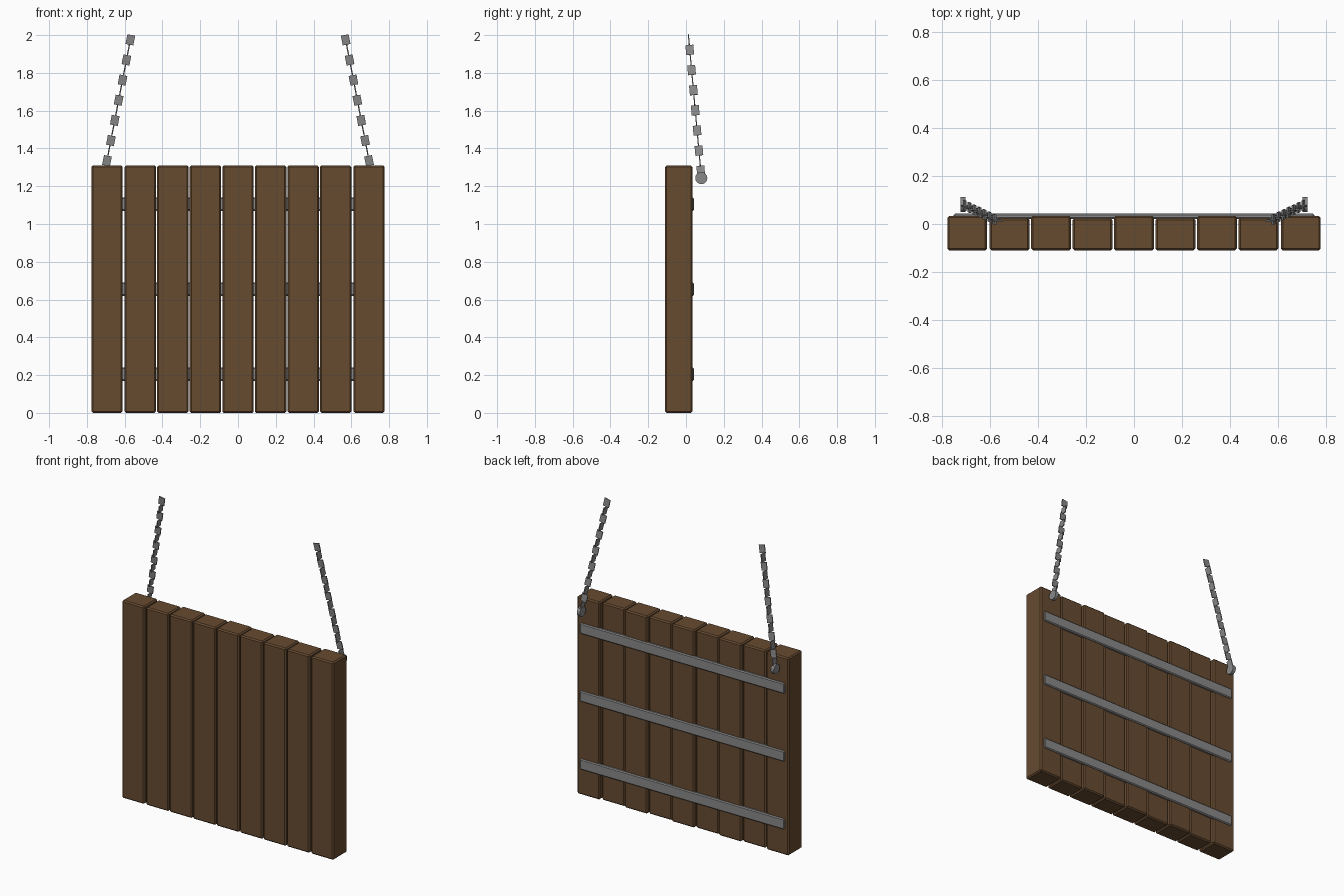
import bpy, math
from mathutils import Vector, Matrix

if "Cube" in bpy.data.objects:
    bpy.data.objects.remove(bpy.data.objects["Cube"])


def material(name, rgb):
    m = bpy.data.materials.new(name)
    m.diffuse_color = (*rgb, 1)
    m.use_nodes = True
    m.node_tree.nodes["Principled BSDF"].inputs["Base Color"].default_value = m.diffuse_color
    return m


WOOD = material("brown wood", (0.135, 0.070, 0.030))
METAL = material("grey metal", (0.25, 0.25, 0.25))


def finish(ob, name, mat):
    ob.name = name
    ob.data.materials.append(mat)
    return ob


def box(name, lo, hi, mat, bevel=0.0):
    """Box between two corners, with optional chamfered edges."""
    lo, hi = Vector(lo), Vector(hi)
    bpy.ops.mesh.primitive_cube_add(size=1, location=(lo + hi) / 2)
    ob = finish(bpy.context.object, name, mat)
    ob.data.transform(Matrix.Diagonal((*(hi - lo), 1)))
    if bevel:
        mod = ob.modifiers.new("chamfer", 'BEVEL')
        mod.width = bevel
        mod.segments = 1
    return ob


# Nine upright planks, alternating in depth, the outer ones set slightly apart
PITCH, GAP = 0.1723, 0.006
for i in range(-4, 5):
    x0, x1 = (i - 0.5) * PITCH + GAP / 2, (i + 0.5) * PITCH - GAP / 2
    if i == -4:
        x0, x1 = -0.776, -0.611
    if i == 4:
        x0, x1 = 0.611, 0.776
    back = 0.034 if i % 2 == 0 else 0.024
    box("plank", (x0, -0.11, 0), (x1, back, 1.31), WOOD, 0.008)

# Three metal straps across the back
for z in (0.205, 0.655, 1.105):
    box("back_strap", (-0.75, 0.02, z - 0.035), (0.75, 0.043, z + 0.035), METAL, 0.006)

# Two hanging chains of flat links turned alternately, each ending in an eye disc
TOP, BOTTOM = Vector((0.570, 0.015, 1.975)), Vector((0.704, 0.078, 1.282))
LINKS = 14
for side in (-1, 1):
    top = Vector((side * TOP.x, TOP.y, TOP.z))
    bottom = Vector((side * BOTTOM.x, BOTTOM.y, BOTTOM.z))
    turn = (top - bottom).to_track_quat('Z', 'Y').to_matrix().to_4x4()
    # Keep the link faces looking along x and y
    up = (top - bottom).normalized()
    ax = (Vector((1, 0, 0)) - up * up.x).normalized()
    ay = up.cross(ax)
    turn = Matrix((ax, ay, up)).transposed().to_4x4()
    for k in range(LINKS):
        wide = (0.021, 0.003) if k % 2 == 0 else (0.003, 0.021)
        link = box("chain_link", (-wide[0], -wide[1], -0.026), (wide[0], wide[1], 0.026), METAL)
        link.matrix_world = Matrix.Translation(top.lerp(bottom, k / (LINKS - 1))) @ turn
    bpy.ops.mesh.primitive_cylinder_add(vertices=16, radius=0.032, depth=0.022,
                                        location=(side * 0.711, 0.081, 1.243),
                                        rotation=(0, math.pi / 2, 0))
    finish(bpy.context.object, "chain_eye", METAL)
    bpy.ops.object.shade_smooth_by_angle()
